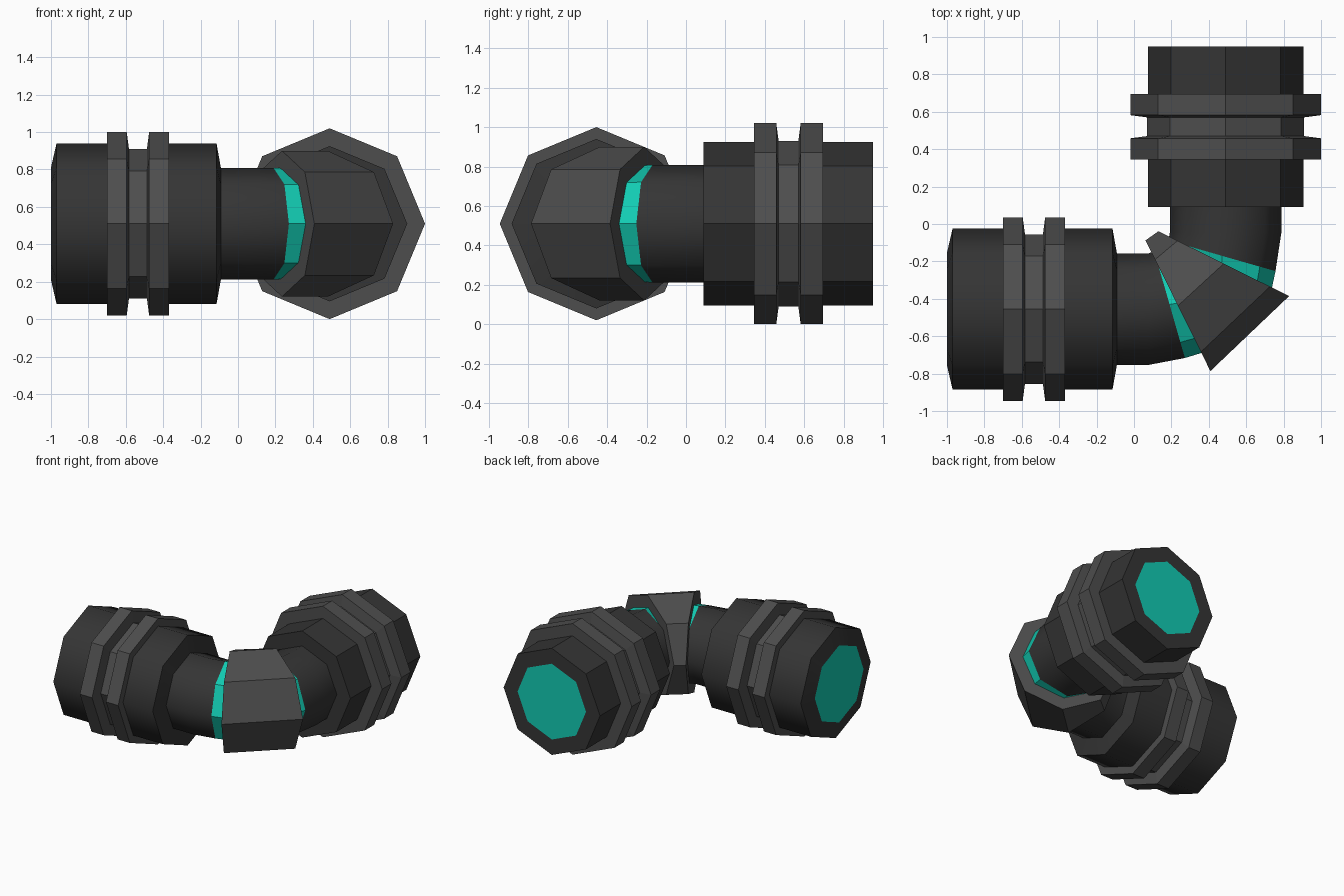
import bpy, bmesh, math
from mathutils import Vector

if "Cube" in bpy.data.objects:
    bpy.data.objects.remove(bpy.data.objects["Cube"])

SIDES, ZC = 8, 0.51


def material(name, rgb):
    m = bpy.data.materials.new(name)
    m.diffuse_color = (*rgb, 1)
    m.use_nodes = True
    m.node_tree.nodes["Principled BSDF"].inputs["Base Color"].default_value = m.diffuse_color
    return m


DARK = material("dark_grey", (0.035, 0.035, 0.035))
GREY = material("mid_grey", (0.075, 0.075, 0.075))
TEAL = material("teal", (0.006, 0.6, 0.45))


def ring(bm, x, y, heading, r):
    """Octagon with a vertex at the top, facing along the heading in degrees."""
    t = math.radians(heading)
    side = Vector((-math.sin(t), math.cos(t), 0))
    return [bm.verts.new(Vector((x, y, ZC)) + side * r * math.cos(a) + Vector((0, 0, r * math.sin(a))))
            for a in (2 * math.pi * k / SIDES for k in range(SIDES))]


def finish(name, bm, mat, smooth):
    if smooth:
        bm.normal_update()
        for f in bm.faces:
            f.smooth = True
        for e in bm.edges:
            e.smooth = len(e.link_faces) < 2 or e.calc_face_angle(0) < math.radians(50)
    me = bpy.data.meshes.new(name)
    bm.to_mesh(me)
    bm.free()
    me.materials.append(mat)
    bpy.context.collection.objects.link(bpy.data.objects.new(name, me))


def loft(name, sections, mat, smooth=False):
    """Skin a run of (x, y, heading, radius) octagons."""
    bm = bmesh.new()
    rings = [ring(bm, *s) for s in sections]
    for p, q in zip(rings, rings[1:]):
        for k in range(SIDES):
            n = (k + 1) % SIDES
            bm.faces.new((p[k], p[n], q[n], q[k]))
    finish(name, bm, mat, smooth)


def disc(name, section, mat, flip):
    bm = bmesh.new()
    vs = ring(bm, *section)
    bm.faces.new(vs[::-1] if flip else vs)
    finish(name, bm, mat, False)


def left(profile):
    return [(x, -0.455, 0, r) for x, r in profile]


def right(profile):
    return [(0.49, y, 90, r) for y, r in profile]


def coupling(a, b, c, d, r_body, r_groove, r_rim):
    """Two raised rims with a groove between them."""
    s = 0.012
    return [(a, r_body), (a, r_rim), (b, r_rim), (b + s, r_groove),
            (c - s, r_groove), (c, r_rim), (d, r_rim), (d, r_body)]


# left arm
loft("left_body", left([(-1.0, 0.30), (-0.97, 0.43), (-0.115, 0.43), (-0.09, 0.29)]), DARK, True)
loft("left_coupling", left(coupling(-0.70, -0.595, -0.475, -0.37, 0.41, 0.40, 0.49)), GREY)
disc("left_end_cap", (-1.0, -0.455, 0, 0.30), TEAL, True)
# the groove cuts through the body, so the body is opened there below

# right arm
loft("right_body", right([(0.09, 0.29), (0.09, 0.415), (0.95, 0.415), (0.95, 0.295)]), DARK)
loft("right_coupling", right(coupling(0.345, 0.458, 0.582, 0.695, 0.40, 0.42, 0.51)), GREY)
disc("right_end_cap", (0.49, 0.95, 90, 0.295), TEAL, False)

# split the left body so the recessed groove shows
old = bpy.data.objects["left_body"]
bpy.data.objects.remove(old)
loft("left_body_outer", left([(-1.0, 0.30), (-0.97, 0.43), (-0.69, 0.43)]), DARK, True)
loft("left_body_inner", left([(-0.38, 0.43), (-0.115, 0.43), (-0.09, 0.29)]), DARK, True)

# smooth necks bending into the elbow
neck_l, neck_r = (0.19, -0.43, 16, 0.298), (0.47, -0.17, 74, 0.298)
side_l, side_r = (0.237, -0.422, 26.4), (0.472, -0.212, 63.6)
loft("left_neck", left([(-0.1, 0.298), (0.08, 0.298)]) + [neck_l], DARK, True)
loft("right_neck", [neck_r] + right([(-0.045, 0.298), (0.1, 0.298)]), DARK, True)

# teal wedge rings
loft("left_seal", [neck_l, (*side_l, 0.296)], TEAL)
loft("right_seal", [(*side_r, 0.296), neck_r], TEAL)

# faceted elbow collar
col_l, col_r = (0.235, -0.437, 26.4), (0.48, -0.212, 63.6)
loft("elbow_collar", [(*col_l, 0.285), (*col_l, 0.39), (*col_r, 0.39), (*col_r, 0.285)], GREY)
